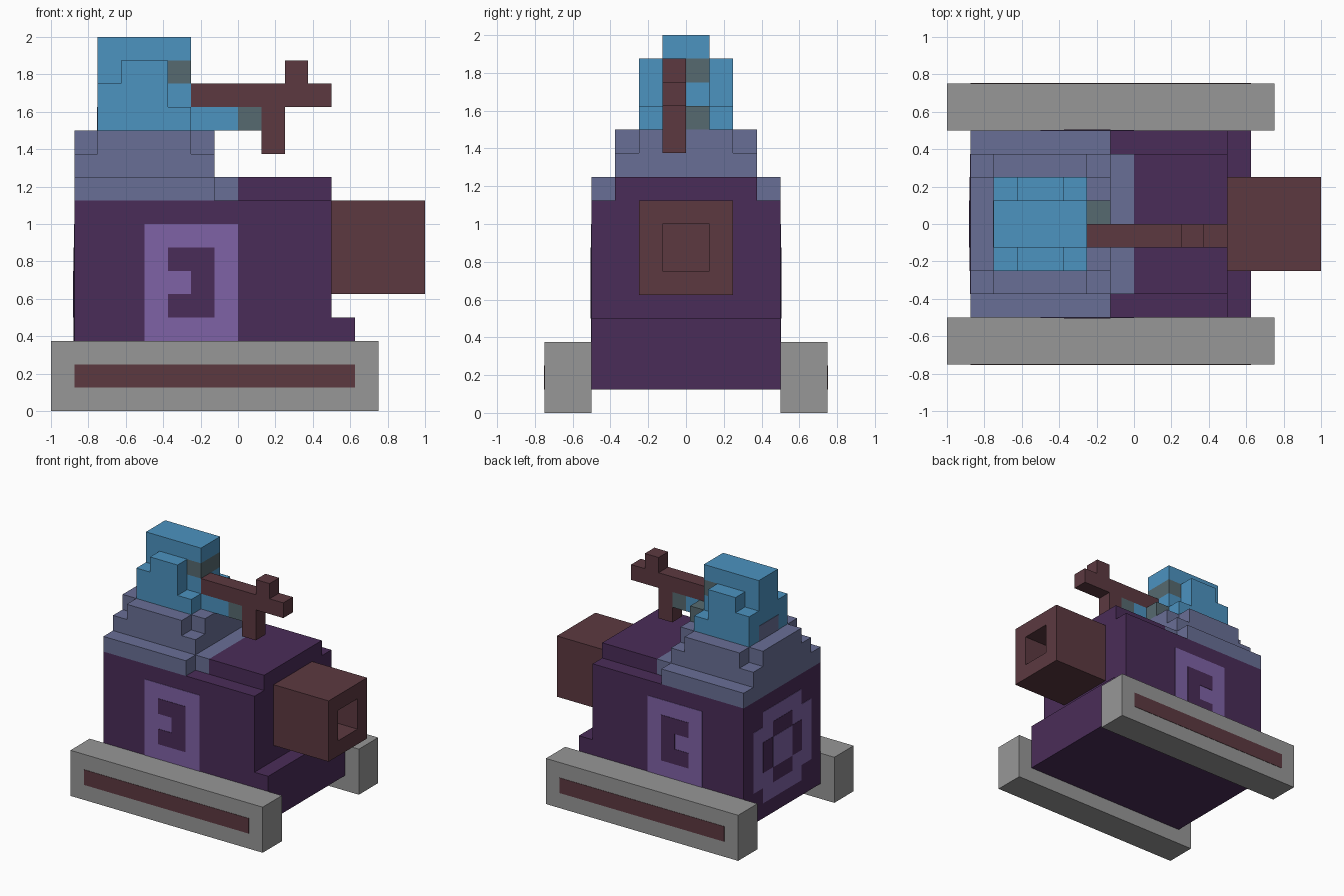
import bpy, bmesh
from mathutils import Vector

cube = bpy.data.objects.get("Cube")
if cube:
    bpy.data.objects.remove(cube, do_unlink=True)


def material(name, hex_code):
    srgb = [int(hex_code[i:i + 2], 16) / 255 for i in (0, 2, 4)]
    col = [c / 12.92 if c < 0.04045 else ((c + 0.055) / 1.055) ** 2.4 for c in srgb] + [1]
    m = bpy.data.materials.new(name)
    m.use_nodes = True
    m.diffuse_color = col
    bsdf = next(n for n in m.node_tree.nodes if n.type == 'BSDF_PRINCIPLED')
    bsdf.inputs["Base Color"].default_value = col
    return m


PURPLE = material("dark purple", "4A2C58")
LILAC = material("lilac", "7F62A6")
SLATE = material("slate blue", "696F96")
BLUE = material("sky blue", "4C93C0")
MAROON = material("maroon", "5C3940")
GREY = material("light grey", "979797")
SKIN = material("teal grey", "566A70")


def finish(name, bm, mat, mirror=False):
    bmesh.ops.recalc_face_normals(bm, faces=bm.faces)
    me = bpy.data.meshes.new(name)
    bm.to_mesh(me)
    bm.free()
    me.materials.append(mat)
    ob = bpy.data.objects.new(name, me)
    bpy.context.collection.objects.link(ob)
    if mirror:
        mod = ob.modifiers.new("mirror_sides", 'MIRROR')
        mod.use_axis = (False, True, False)
        mod.use_clip = False
        mod.use_mirror_merge = False
    return ob


def prism(name, pts, axis, a, b, mat, mirror=False):
    """Extrude a 2D profile along an axis from a to b."""
    place = {'x': lambda u, v: (a, u, v),
             'y': lambda u, v: (u, a, v),
             'z': lambda u, v: (u, v, a)}[axis]
    bm = bmesh.new()
    face = bm.faces.new([bm.verts.new(place(u, v)) for u, v in pts])
    out = bmesh.ops.extrude_face_region(bm, geom=[face], use_keep_orig=True)
    shift = Vector([(b - a) if k == axis else 0 for k in 'xyz'])
    bmesh.ops.translate(bm, vec=shift,
                        verts=[g for g in out['geom'] if isinstance(g, bmesh.types.BMVert)])
    return finish(name, bm, mat, mirror)


def rect(u0, u1, v0, v1):
    return [(u0, v0), (u1, v0), (u1, v1), (u0, v1)]


def notched(u0, u1, v0, v1, n=0.125):
    """Rectangle with a square notch cut from each corner."""
    return [(u0 + n, v0), (u1 - n, v0), (u1 - n, v0 + n), (u1, v0 + n),
            (u1, v1 - n), (u1 - n, v1 - n), (u1 - n, v1), (u0 + n, v1),
            (u0 + n, v1 - n), (u0, v1 - n), (u0, v0 + n), (u0 + n, v0 + n)]


def box(name, x, y, z, mat, mirror=False):
    return prism(name, rect(*x, *y), 'z', *z, mat, mirror)


# Tracks with a long stripe on the outside
box("track", (-1, 0.75), (0.5, 0.75), (0, 0.375), GREY, True)
box("track_stripe", (-0.875, 0.625), (0.745, 0.753), (0.125, 0.25), MAROON, True)

# Hull with a low step at the nose, and the raised deck
prism("hull", [(-0.875, 0.125), (0.625, 0.125), (0.625, 0.5), (0.5, 0.5),
               (0.5, 1.125), (-0.875, 1.125)], 'y', -0.5, 0.5, PURPLE)
box("deck", (0, 0.5), (-0.375, 0.375), (1.125, 1.25), PURPLE)
box("deck_trim", (-0.125, 0), (-0.375, 0.375), (1.125, 1.25), SLATE)

# Side panels with a bracket-shaped inlay
prism("side_panel", rect(-0.5, 0, 0.375, 1), 'y', 0.495, 0.503, LILAC, True)
prism("side_panel_inlay",
      [(-0.375, 0.5), (-0.125, 0.5), (-0.125, 0.875), (-0.375, 0.875),
       (-0.375, 0.75), (-0.25, 0.75), (-0.25, 0.625), (-0.375, 0.625)],
      'y', 0.5, 0.506, PURPLE, True)

# Round hatch painted on the rear end, as stacked plates
prism("rear_hatch", notched(-0.375, 0.375, 0.25, 1), 'x', -0.878, -0.872, LILAC)
prism("rear_hatch_ring", notched(-0.25, 0.25, 0.375, 0.875), 'x', -0.880, -0.874, PURPLE)
prism("rear_hatch_centre", rect(-0.125, 0.125, 0.5, 0.75), 'x', -0.882, -0.876, LILAC)

# Cannon with a square bore
bm = bmesh.new()
bmesh.ops.create_cube(bm, size=0.5)
bmesh.ops.translate(bm, verts=bm.verts, vec=(0.75, 0, 0.875))
muzzle = max(bm.faces, key=lambda f: f.calc_center_median().x)
bmesh.ops.inset_region(bm, faces=[muzzle], thickness=0.125, use_even_offset=True)
out = bmesh.ops.extrude_face_region(bm, geom=[muzzle])
bmesh.ops.translate(bm, vec=(-0.25, 0, 0),
                    verts=[g for g in out['geom'] if isinstance(g, bmesh.types.BMVert)])
if muzzle.is_valid:
    bmesh.ops.delete(bm, geom=[muzzle], context='FACES_ONLY')
finish("cannon", bm, MAROON)

# Stepped cupola
box("cupola_base", (-0.875, -0.125), (-0.5, 0.5), (1.125, 1.25), SLATE)
box("cupola_middle", (-0.875, -0.125), (-0.375, 0.375), (1.25, 1.375), SLATE)
prism("cupola_rim", notched(-0.875, -0.125, -0.375, 0.375), 'z', 1.375, 1.5, SLATE)

# Hooded gunner: core with a face opening, stepped shoulders, arm and hands
prism("gunner_hood", [(-0.75, 1.5), (-0.25, 1.5), (-0.25, 1.75), (-0.375, 1.75),
                      (-0.375, 1.875), (-0.25, 1.875), (-0.25, 2), (-0.75, 2)],
      'y', -0.125, 0.125, BLUE)
box("gunner_face", (-0.375, -0.25), (-0.125, 0.125), (1.75, 1.875), SKIN)
prism("gunner_shoulder", [(-0.75, 1.5), (-0.25, 1.5), (-0.25, 1.625), (-0.375, 1.625),
                          (-0.375, 1.875), (-0.625, 1.875), (-0.625, 1.75), (-0.75, 1.75)],
      'y', 0.125, 0.25, BLUE, True)
box("gunner_back_patch", (-0.753, -0.745), (-0.125, 0.125), (1.5, 1.625), SLATE)
box("gunner_arm", (-0.25, 0), (-0.125, 0), (1.5, 1.625), BLUE)
box("gunner_front_hand", (0, 0.125), (-0.125, 0), (1.5, 1.625), SKIN)
box("gunner_rear_hand", (-0.25, -0.125), (0, 0.125), (1.5, 1.625), SKIN)

# Gun with magazine and sight in one profile
prism("gun", [(-0.25, 1.625), (0.125, 1.625), (0.125, 1.375), (0.25, 1.375),
              (0.25, 1.625), (0.5, 1.625), (0.5, 1.75), (0.375, 1.75),
              (0.375, 1.875), (0.25, 1.875), (0.25, 1.75), (-0.25, 1.75)],
      'y', -0.125, 0, MAROON)
